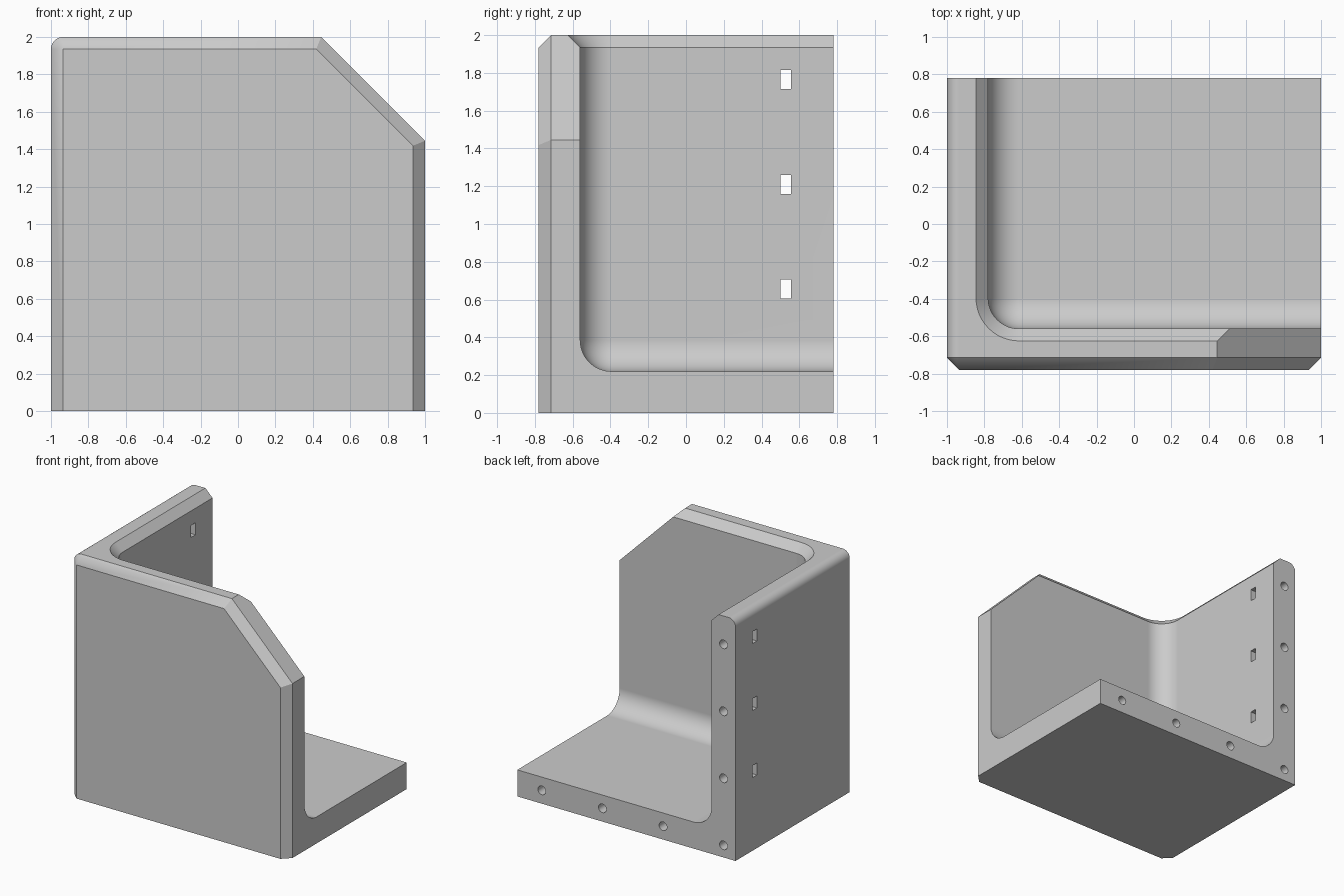
import bpy, bmesh
from math import sin, cos, pi

default = bpy.data.objects.get("Cube")
if default:
    bpy.data.objects.remove(default, do_unlink=True)

HALF_DEPTH = 0.78
CHAMFER = 0.065
WALL = 0.22
FILLET = 0.165
STEPS = 12

grey = bpy.data.materials.new("light_grey")
grey.use_nodes = True
grey.diffuse_color = (0.6, 0.6, 0.6, 1)
grey.node_tree.nodes["Principled BSDF"].inputs["Base Color"].default_value = (0.6, 0.6, 0.6, 1)


def loft(name, rings):
    """Closed solid skinned over equal-length rings of points."""
    bm = bmesh.new()
    rows = [[bm.verts.new(p) for p in ring] for ring in rings]
    n = len(rows[0])
    for a, b in zip(rows, rows[1:]):
        for i in range(n):
            j = (i + 1) % n
            bm.faces.new((a[i], a[j], b[j], b[i]))
    bm.faces.new(rows[0])
    bm.faces.new(rows[-1])
    bmesh.ops.remove_doubles(bm, verts=bm.verts, dist=1e-5)
    bmesh.ops.recalc_face_normals(bm, faces=bm.faces)
    mesh = bpy.data.meshes.new(name)
    bm.to_mesh(mesh)
    bm.free()
    mesh.materials.append(grey)
    obj = bpy.data.objects.new(name, mesh)
    bpy.context.collection.objects.link(obj)
    return obj


def cut(target, cutter):
    cutter.hide_render = True
    mod = target.modifiers.new("cut", 'BOOLEAN')
    mod.operation = 'DIFFERENCE'
    mod.solver = 'EXACT'
    mod.object = cutter
    bpy.context.view_layer.objects.active = target
    bpy.ops.object.modifier_apply(modifier=mod.name)
    bpy.data.objects.remove(cutter, do_unlink=True)


# Outer block: clipped right shoulder, rounded left top edge, chamfered front
inner = 1 - CHAMFER
outline = [(-1, 0), (1, 0), (1, 1.445), (0.445, 2)]
inset = [(-inner, 0), (inner, 0), (inner, 1.418), (0.418, 2 - CHAMFER)]
for i in range(STEPS + 1):
    a = pi / 2 * (1 + i / STEPS)
    outline.append((-inner + CHAMFER * cos(a), 2 - CHAMFER + CHAMFER * sin(a)))
    inset.append((-inner, 2 - CHAMFER))
body = loft("corner_bracket", [
    [(x, HALF_DEPTH, z) for x, z in outline],
    [(x, CHAMFER - HALF_DEPTH, z) for x, z in outline],
    [(x, -HALF_DEPTH, z) for x, z in inset]])

# Cavity: filleted corner between floor and walls, flared at the top rim
cx, cy = -1 + WALL + FILLET, -HALF_DEPTH + WALL + FILLET
profile = [(FILLET * sin(a), WALL + FILLET * (1 - cos(a)))
           for a in (pi / 2 * i / STEPS for i in range(STEPS + 1))]
profile += [(FILLET, 2 - CHAMFER), (FILLET + CHAMFER + 0.1, 2.1)]
FAR = 1.5
rings = []
for r, z in profile:
    ring = [(FAR, FAR, z), (-FAR + FAR + cx, FAR, z)]
    ring[1] = (cx - r, FAR, z)
    for i in range(STEPS + 1):
        a = pi + pi / 2 * i / STEPS
        ring.append((cx + r * cos(a), cy + r * sin(a), z))
    ring.append((FAR, cy - r, z))
    rings.append(ring)
cut(body, loft("cavity_cutter", rings))

# Screw holes in the back edges of the left wall and the floor
PITCH = 0.555
places = [(-0.89, 0.1 + PITCH * k) for k in range(4)]
places += [(-0.89 + PITCH * k, 0.11) for k in range(1, 4)]
for hx, hz in places:
    circle = [(hx + 0.036 * cos(2 * pi * i / 24), hz + 0.036 * sin(2 * pi * i / 24))
              for i in range(24)]
    cut(body, loft("screw_hole_cutter", [[(x, y, z) for x, z in circle] for y in (0.43, 0.9)]))

# Nut slots through the left wall
for k in range(1, 4):
    z = 0.1 + PITCH * k
    corners = [(0.5, z - 0.05), (0.557, z - 0.05), (0.557, z + 0.05), (0.5, z + 0.05)]
    cut(body, loft("nut_slot_cutter", [[(x, y, h) for y, h in corners] for x in (-1.1, -0.7)]))

# Smooth fillets, crisp flat faces
bpy.ops.object.select_all(action='DESELECT')
body.select_set(True)
bpy.context.view_layer.objects.active = body
bpy.ops.object.shade_smooth_by_angle(angle=pi / 6)
weighted = body.modifiers.new("flat_faces", 'WEIGHTED_NORMAL')
weighted.keep_sharp = True
